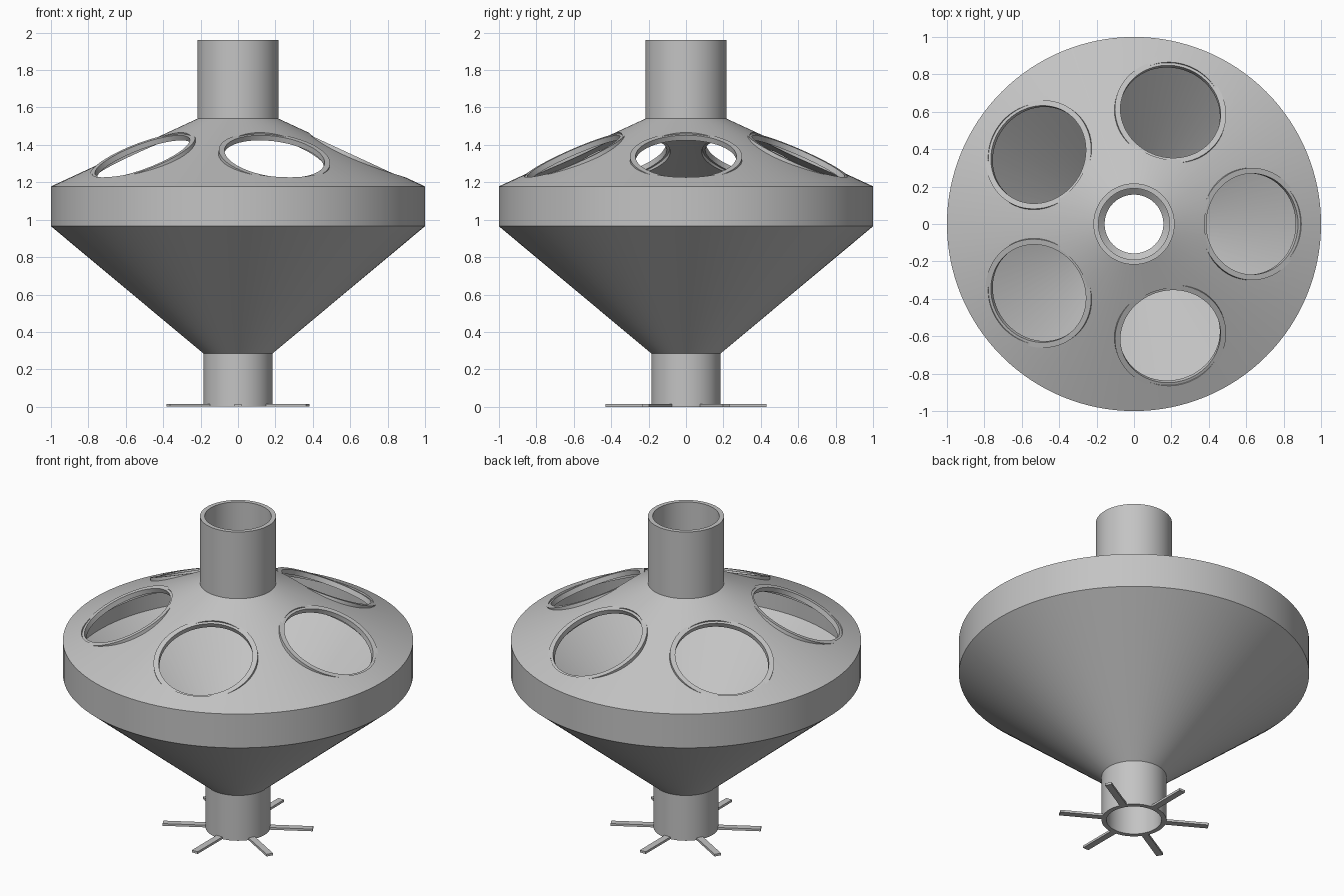
import bpy, bmesh, math
from mathutils import Matrix, Vector

cube = bpy.data.objects.get("Cube")
if cube:
    bpy.data.objects.remove(cube, do_unlink=True)

grey = bpy.data.materials.new("plain grey")
grey.use_nodes = True
colour = (0.55, 0.55, 0.55, 1)
grey.diffuse_color = colour
grey.node_tree.nodes["Principled BSDF"].inputs["Base Color"].default_value = colour


def finish(name, bm, matrix=Matrix()):
    bmesh.ops.recalc_face_normals(bm, faces=bm.faces)
    mesh = bpy.data.meshes.new(name)
    bm.to_mesh(mesh)
    bm.free()
    mesh.transform(matrix)
    mesh.materials.append(grey)
    obj = bpy.data.objects.new(name, mesh)
    bpy.context.collection.objects.link(obj)
    return obj


def lathe(name, profile, steps=96, matrix=Matrix()):
    """Turn a closed (radius, height) outline around z."""
    bm = bmesh.new()
    verts = [bm.verts.new((r, 0, z)) for r, z in profile]
    edges = [bm.edges.new((v, verts[i - 1])) for i, v in enumerate(verts)]
    bmesh.ops.spin(bm, geom=verts + edges, axis=(0, 0, 1), cent=(0, 0, 0),
                   angle=math.tau, steps=steps, use_merge=True)
    bmesh.ops.remove_doubles(bm, verts=bm.verts, dist=1e-5)
    return finish(name, bm, matrix)


def smooth(obj):
    bpy.ops.object.select_all(action='DESELECT')
    obj.select_set(True)
    bpy.context.view_layer.objects.active = obj
    bpy.ops.object.shade_smooth_by_angle(angle=math.radians(20))


# Hollow vessel: lower pipe, funnel, drum, sloping lid and upper pipe
outer = [(0.185, 0), (0.185, 0.285), (1, 0.965), (1, 1.178), (0.217, 1.54), (0.217, 1.96)]
inner = [(0.19, 1.96), (0.19, 1.52), (0.972, 1.16), (0.972, 0.98), (0.157, 0.298), (0.157, 0)]
vessel = lathe("vessel", outer + inner, 128)

# Five round ports around the lid, each with a collar
slope = math.atan2(0.362, 0.783)
for i in range(5):
    place = (Matrix.Rotation(math.tau * i / 5, 4, 'Z')
             @ Matrix.Translation((0.632, 0, 1.338))
             @ Matrix.Rotation(slope, 4, 'Y'))
    bm = bmesh.new()
    bmesh.ops.create_cone(bm, cap_ends=True, segments=64, radius1=0.285,
                          radius2=0.285, depth=0.3)
    cutter = finish("port_cutter", bm, place)
    cutter.hide_render = True
    cut = vessel.modifiers.new("port", 'BOOLEAN')
    cut.operation, cut.solver, cut.object = 'DIFFERENCE', 'EXACT', cutter
    bpy.context.view_layer.objects.active = vessel
    bpy.ops.object.modifier_apply(modifier=cut.name)
    bpy.data.objects.remove(cutter, do_unlink=True)
    collar = lathe(f"port_collar_{i + 1}",
                   [(0.27, -0.03), (0.3, -0.03), (0.3, 0), (0.27, 0)], 64, place)
    smooth(collar)
smooth(vessel)

# Six flat spokes around the foot of the lower pipe
for i in range(6):
    bm = bmesh.new()
    bmesh.ops.create_cube(bm, size=1)
    bmesh.ops.scale(bm, vec=Vector((0.26, 0.04, 0.014)), verts=bm.verts)
    turn = Matrix.Rotation(math.radians(30 + 60 * i), 4, 'Z')
    finish(f"foot_spoke_{i + 1}", bm, turn @ Matrix.Translation((0.3, 0, 0.007)))
